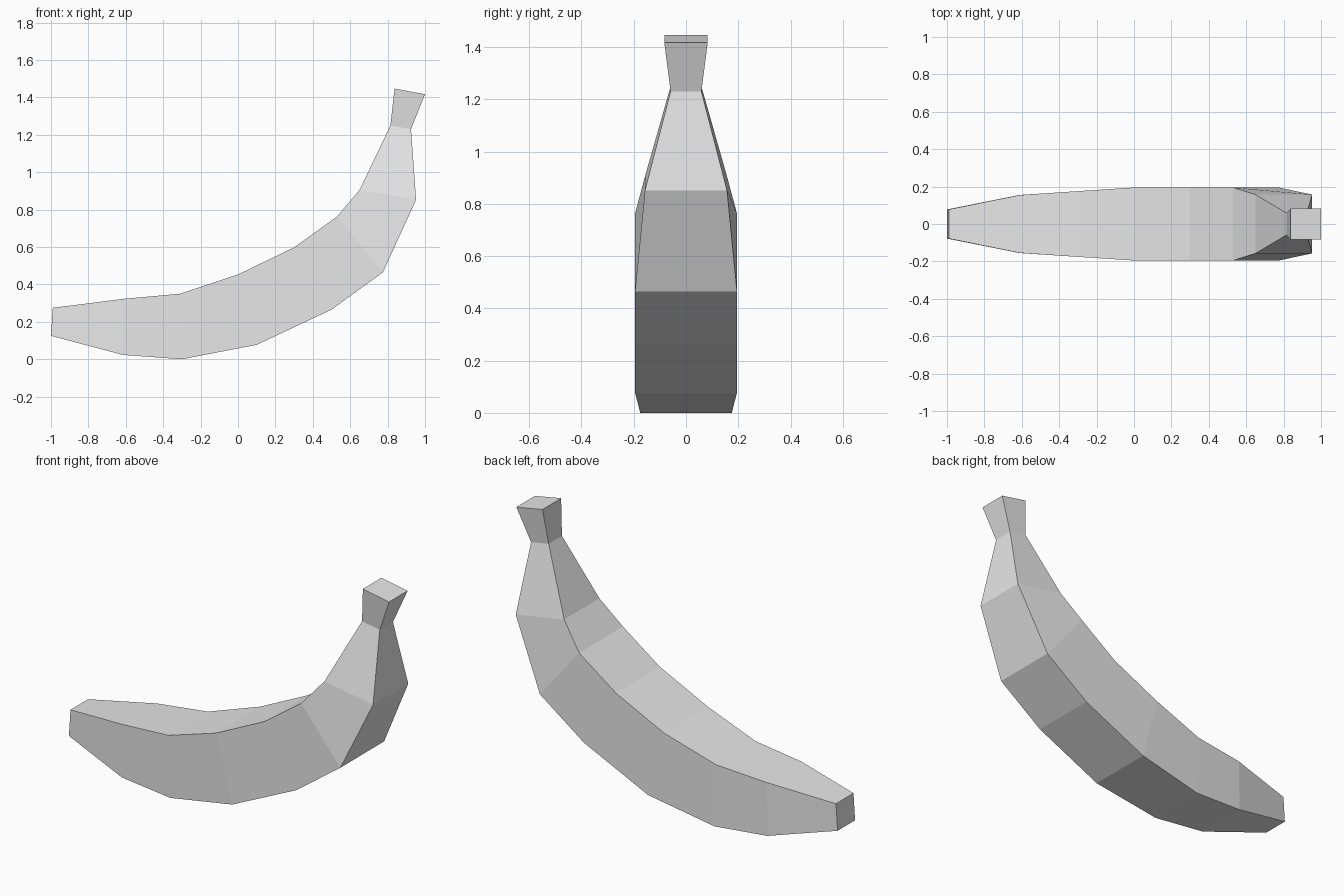
import bpy, bmesh

if "Cube" in bpy.data.objects:
    bpy.data.objects.remove(bpy.data.objects["Cube"])

# One row per cross-section: inner edge (x, z), outer edge (x, z), half width
SECTIONS = [
    ((-0.99, 0.275), (-1.00, 0.125), 0.078),
    ((-0.61, 0.323), (-0.615, 0.023), 0.155),
    ((-0.31, 0.350), (-0.30, 0.003), 0.175),
    ((0.00, 0.453), (0.10, 0.077), 0.195),
    ((0.30, 0.598), (0.50, 0.265), 0.195),
    ((0.53, 0.763), (0.775, 0.465), 0.195),
    ((0.65, 0.905), (0.952, 0.852), 0.157),
    ((0.815, 1.25), (0.925, 1.23), 0.059),
    ((0.837, 1.447), (1.00, 1.417), 0.083),
]

bm = bmesh.new()
rings = []
for (xi, zi), (xo, zo), w in SECTIONS:
    corners = [(xi, -w, zi), (xi, w, zi), (xo, w, zo), (xo, -w, zo)]
    rings.append([bm.verts.new((x, y, max(z, 0))) for x, y, z in corners])

# Skin between neighbouring sections
for a, b in zip(rings, rings[1:]):
    for i in range(4):
        j = (i + 1) % 4
        bm.faces.new((a[i], a[j], b[j], b[i]))

# Blossom end and stem end caps
bm.faces.new(rings[0])
bm.faces.new(rings[-1])
for v in rings[2][2:]:
    v.co.z = 0
bmesh.ops.recalc_face_normals(bm, faces=bm.faces)

mesh = bpy.data.meshes.new("banana")
bm.to_mesh(mesh)
bm.free()

mat = bpy.data.materials.new("light grey")
mat.diffuse_color = (0.8, 0.8, 0.8, 1)
mat.use_nodes = True
mat.node_tree.nodes["Principled BSDF"].inputs["Base Color"].default_value = mat.diffuse_color
mesh.materials.append(mat)
bpy.context.collection.objects.link(bpy.data.objects.new("banana", mesh))
